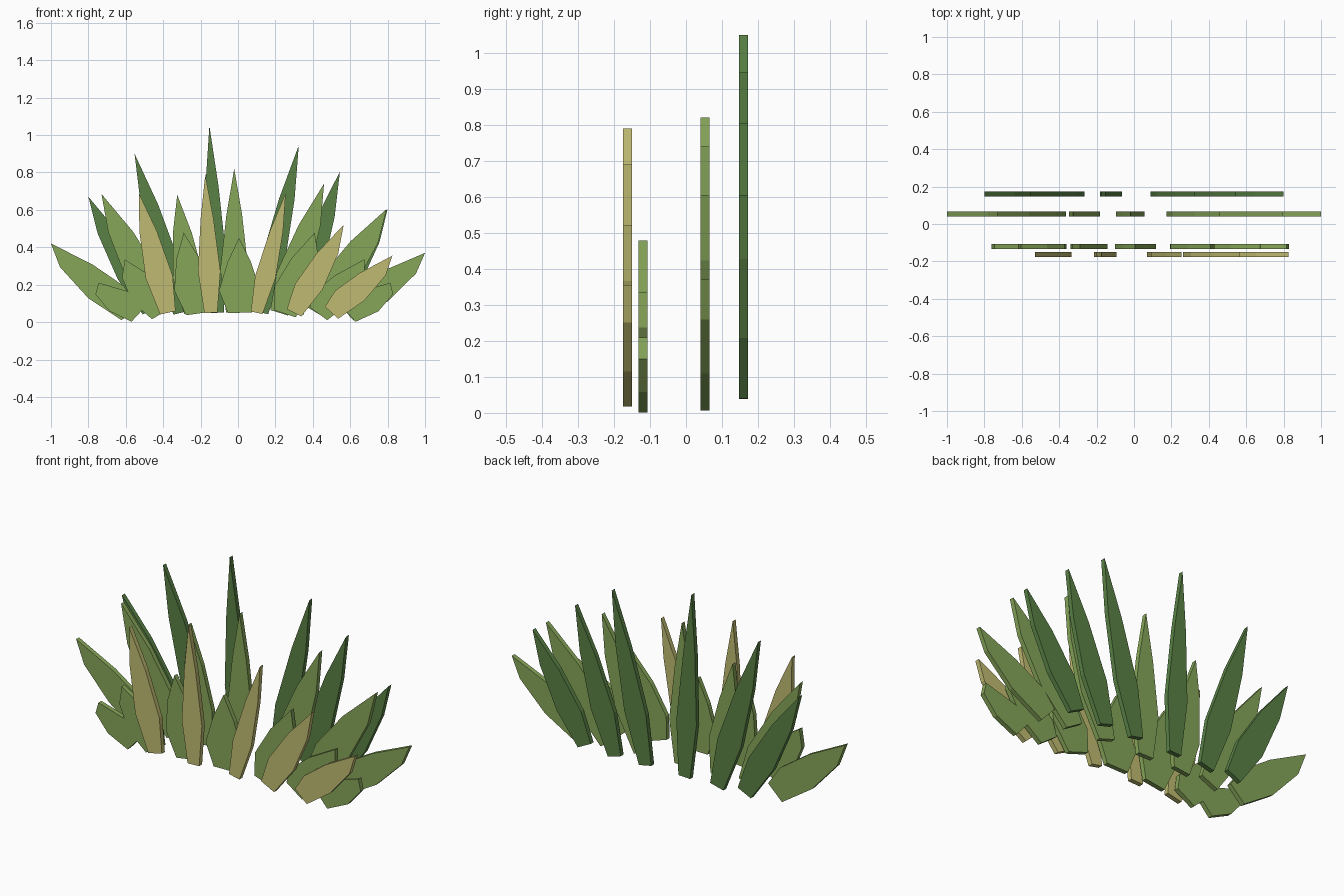
import bpy, bmesh
from math import atan2, sin, cos

THICK = 0.025


def blade(bm, bx, bz, tx, tz, w, y):
    """One flat leaf: three cross-cuts that level out towards a pointed tip."""
    lean = atan2(tx - bx, tz - bz)
    shoulder = 0.56 + 0.36 * min(abs(lean), 0.85)
    left, right = [], []
    for t, width, tilt in ((0, 0.58, 0.9), (0.3, 1, 0.4), (0.68, shoulder, 0.1)):
        cx, cz = bx + (tx - bx) * t, bz + (tz - bz) * t
        dx = cos(lean * tilt) * w * width / 2
        dz = -sin(lean * tilt) * w * width / 2
        left.append((cx - dx, cz - dz))
        right.append((cx + dx, cz + dz))
    outline = right + [(tx, tz)] + left[::-1]
    front = [bm.verts.new((x, y - THICK / 2, z)) for x, z in outline]
    back = [bm.verts.new((x, y + THICK / 2, z)) for x, z in outline]
    bm.faces.new(front)
    bm.faces.new(back[::-1])
    n = len(outline)
    for i in range(n):
        j = (i + 1) % n
        bm.faces.new((front[i], back[i], back[j], front[j]))


def layer(name, color, y, blades):
    """A row of leaves sharing one depth and colour."""
    bm = bmesh.new()
    for b in blades:
        blade(bm, *b, y)
    bmesh.ops.recalc_face_normals(bm, faces=bm.faces)
    mesh = bpy.data.meshes.new(name)
    bm.to_mesh(mesh)
    bm.free()
    mat = bpy.data.materials.new(name + "_color")
    mat.diffuse_color = (*color, 1)
    mesh.materials.append(mat)
    bpy.context.collection.objects.link(bpy.data.objects.new(name, mesh))


GREEN = (0.24, 0.38, 0.10)

# each leaf: base x, base z, tip x, tip z, belly width
# tall dark leaves at the back
layer("back_leaves", (0.10, 0.22, 0.06), 0.16, [
    (-0.47, 0.06, -0.80, 0.67, 0.15),
    (-0.305, 0.05, -0.553, 0.90, 0.14),
    (-0.11, 0.05, -0.153, 1.05, 0.12),
    (0.125, 0.05, 0.325, 0.945, 0.13),
    (0.31, 0.05, 0.545, 0.805, 0.14),
    (0.49, 0.06, 0.80, 0.605, 0.15)])

# broad green leaves in the middle
layer("middle_leaves", GREEN, 0.053, [
    (-0.58, 0.05, -1.0, 0.42, 0.20),
    (-0.41, 0.05, -0.73, 0.685, 0.18),
    (-0.24, 0.05, -0.325, 0.68, 0.165),
    (-0.02, 0.05, -0.02, 0.82, 0.15),
    (0.22, 0.05, 0.46, 0.74, 0.17),
    (0.42, 0.05, 0.795, 0.605, 0.19),
    (0.58, 0.05, 1.0, 0.37, 0.20)])

# short wide leaves in front
layer("front_leaves", GREEN, -0.12, [
    (-0.53, 0.045, -0.745, 0.21, 0.20),
    (-0.41, 0.045, -0.605, 0.335, 0.20),
    (-0.22, 0.045, -0.29, 0.478, 0.20),
    (0.01, 0.05, 0.005, 0.45, 0.22),
    (0.25, 0.045, 0.41, 0.478, 0.21),
    (0.43, 0.045, 0.675, 0.335, 0.20),
    (0.59, 0.045, 0.815, 0.21, 0.20)])

# dry yellow leaves at the very front
layer("dry_leaves", (0.53, 0.50, 0.17), -0.163, [
    (-0.375, 0.05, -0.53, 0.69, 0.145),
    (-0.145, 0.05, -0.175, 0.79, 0.12),
    (0.10, 0.05, 0.255, 0.69, 0.11),
    (0.30, 0.05, 0.565, 0.52, 0.15),
    (0.50, 0.05, 0.825, 0.355, 0.165)])
